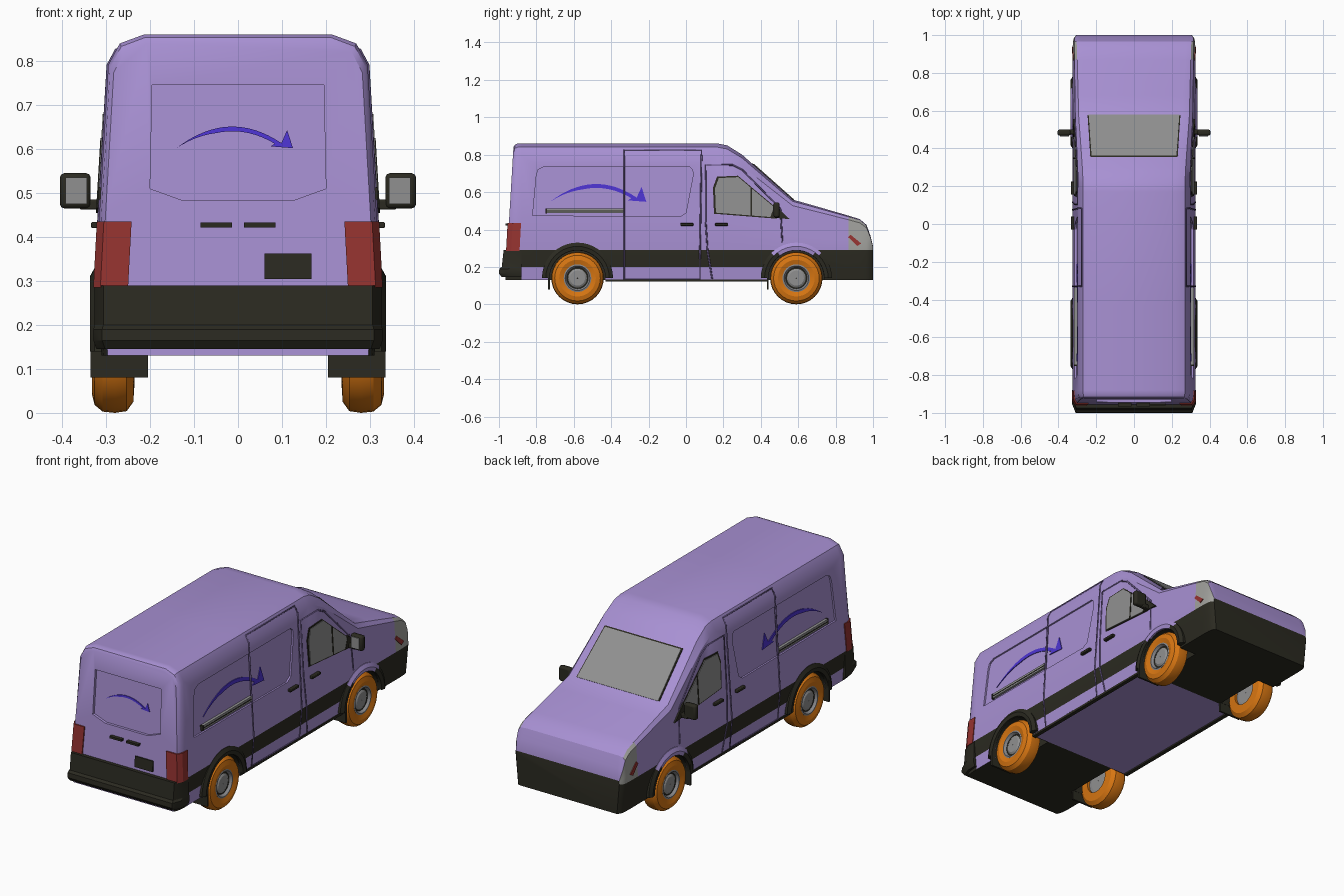
import bpy, bmesh, math
from mathutils import Vector

cube = bpy.data.objects.get("Cube")
if cube:
    bpy.data.objects.remove(cube, do_unlink=True)


def material(name, r, g, b):
    m = bpy.data.materials.new(name)
    m.use_nodes = True
    m.diffuse_color = (r, g, b, 1)
    m.node_tree.nodes["Principled BSDF"].inputs["Base Color"].default_value = (r, g, b, 1)
    return m


PAINT = material("purple paint", .39, .28, .65)
DARK = material("dark plastic", .024, .023, .015)
LAMP = material("headlight grey", .36, .36, .34)
GLASS = material("grey glass", .28, .28, .28)
RED = material("red lens", .30, .033, .03)
BLUE = material("blue decal", .075, .035, .65)
TYRE = material("orange tyre", .68, .18, .006)
STEEL = material("wheel steel", .25, .25, .26)
SEAM = material("seam purple", .13, .09, .23)


def loft(name, rings, mats, rule=None, closed=False, mirror=False):
    """Skin a list of equal rings; rule(centre, normal) picks the material."""
    bm = bmesh.new()
    loops = [[bm.verts.new(p) for p in ring] for ring in rings]
    n = len(loops[0])
    pairs = list(zip(loops, loops[1:])) + ([(loops[-1], loops[0])] if closed else [])
    for a, b in pairs:
        for j in range(n):
            k = (j + 1) % n
            bm.faces.new((a[j], a[k], b[k], b[j]))
    if not closed:
        bm.faces.new(loops[0])
        bm.faces.new(loops[-1])
    bmesh.ops.recalc_face_normals(bm, faces=bm.faces)
    bm.normal_update()
    for f in bm.faces:
        f.material_index = rule(f.calc_center_median(), f.normal) if rule else 0
    me = bpy.data.meshes.new(name)
    bm.to_mesh(me)
    bm.free()
    for m in mats:
        me.materials.append(m)
    ob = bpy.data.objects.new(name, me)
    bpy.context.collection.objects.link(ob)
    if mirror:
        ob.modifiers.new("Mirror", 'MIRROR')
    return ob


def box(name, x, y, z, mat, mirror=False, bevel=0):
    rings = [[(x[0], y[0], h), (x[1], y[0], h), (x[1], y[1], h), (x[0], y[1], h)] for h in z]
    ob = loft(name, rings, [mat], mirror=mirror)
    if bevel:
        b = ob.modifiers.new("Bevel", 'BEVEL')
        b.width, b.segments = bevel, 2
    return ob


# Surface positions of the flank, the tail and the windscreen
def flank_x(z):
    if z < .29:
        return .325 - (.29 - z) * .094
    return .325 - .06 * (z - .29) - max(0, z - .79) * .48


def on_flank(y, z, off):
    return Vector((flank_x(z) + off, y, z))


def on_tail(x, z, off):
    return Vector((x, -.955 + (z - .3) * .06 - off, z))


def on_screen(x, y, off):
    return Vector((x, y + off * .66, .80 - (y - .30) * .889 + off * .75))


def plate(name, pts, place, lo, hi, mat, mirror=False):
    return loft(name, [[place(a, b, o) for a, b in pts] for o in (lo, hi)], [mat], mirror=mirror)


# Body shell: stations of (y, roof height, width scale, tail lean)
stations = [(-.955, .84, .955, 1), (-.935, .853, .985, .6), (-.90, .86, 1, 0), (-.88, .86, 1, 0),
            (-.43, .86, 1, 0), (.17, .86, 1, 0), (.22, .85, 1, 0), (.30, .80, 1, 0),
            (.43, .684, 1, 0), (.57, .56, 1, 0), (.68, .529, 1, 0), (.87, .474, 1, 0),
            (.93, .455, 1, 0), (.965, .425, .995, 0), (.985, .37, .98, 0), (1, .31, .94, 0)]


def body_ring(y, top, scale, lean):
    h = top - .29
    k = math.sqrt(h / .57)
    shoulder = .29 + h * .88
    sx = .325 - .06 * (shoulder - .29)
    half = [(flank_x(z), z) for z in (.13, .20, .29, .29 + h * .3)]
    half += [(sx, shoulder), (sx - .026 * k, .29 + h * .965), (sx - .08 * k, top)]
    pts = [(x * scale, y + lean * (z - .3) * .06, z) for x, z in half]
    return pts + [(-x, v, z) for x, v, z in reversed(pts)]


def body_rule(c, n):
    if n.z < -.7:
        return int(abs(c.y) > .43)
    if c.z < .29 and (c.z > .2 or c.y > .67 or c.y < -.88):
        return 1
    return 2 if c.y > .87 and abs(n.x) > .6 else 0


skin = [PAINT, DARK, LAMP]
body = loft("body_shell", [body_ring(*s) for s in stations], skin, body_rule)

# Recessed panels and wheel wells cut from the shell
AXLES = {"rear": -.58, "front": .59}
WHEEL_Z = .14
side_panel = [(-.82, .475), (-.80, .69), (-.79, .72), (-.76, .735), (.02, .735),
              (.035, .72), (.038, .69), (0, .49), (-.03, .47)]
tail_panel = [(-.195, .745), (.195, .745), (.20, .51), (.125, .483), (-.125, .483), (-.20, .51)]
cutters = [plate("tail_panel_cutter", tail_panel, on_tail, -.014, .05, PAINT)]
for s in (1, -1):
    def sided(y, z, off):
        p = on_flank(y, z, off)
        return Vector((p.x * s, p.y, p.z))
    cutters.append(plate("side_panel_cutter", side_panel, sided, -.009, .05, PAINT))
    for y in AXLES.values():
        turn = [math.tau * i / 32 for i in range(32)]
        cutters.append(loft("well_cutter", [[(s * x, y + .148 * math.cos(a), WHEEL_Z + .148 * math.sin(a))
                                             for a in turn] for x in (.21, .38)], skin, lambda c, n: 1))
bpy.context.view_layer.objects.active = body
for cutter in cutters:
    cutter.hide_render = True
    mod = body.modifiers.new("Cut", 'BOOLEAN')
    mod.operation, mod.solver, mod.object = 'DIFFERENCE', 'EXACT', cutter
    bpy.ops.object.modifier_apply(modifier=mod.name)
    bpy.data.objects.remove(cutter, do_unlink=True)


# Wheels and arches
def lathe(name, profile, y, mat, steps=32):
    rings = []
    for i in range(steps):
        a = math.tau * i / steps
        rings.append([(x, y + r * math.cos(a), WHEEL_Z + r * math.sin(a)) for x, r in profile])
    return loft(name, rings, [mat], closed=True, mirror=True)


for end, y in AXLES.items():
    lathe(end + "_tyre", [(.235, .07), (.238, .115), (.253, .136), (.28, .14), (.308, .137),
                          (.326, .122), (.332, .098), (.324, .072)], y, TYRE)
    lathe(end + "_rim", [(.25, .055), (.25, .074), (.325, .074), (.327, .066), (.308, .055)], y, STEEL)
    lathe(end + "_hub", [(.25, .002), (.25, .058), (.308, .058), (.316, .047), (.32, .04), (.32, .002)], y, GLASS)
    lathe(end + "_hub_ring", [(.30, .049), (.30, .057), (.314, .057), (.314, .049)], y, DARK)
    arc = [math.pi * i / 20 for i in range(21)]
    section = [(.30, .149), (.333, .149), (.337, .17), (.326, .19), (.30, .19)]
    rule = (lambda c, n: 1) if end == "rear" else (lambda c, n: int(c.z < .27))
    loft(end + "_arch", [[(x, y + r * math.cos(a), WHEEL_Z + r * math.sin(a)) for x, r in section]
                         for a in arc], skin, rule, mirror=True)
    box(end + "_mudflap", (.205, .335), (y - .158, y - .148), (.08, .20), DARK, mirror=True)

# Rear bumper and sill trim
rings = []
for z, w, y in [(.145, .322, -.985), (.165, .329, -1), (.19, .329, -.998), (.20, .326, -.985), (.29, .326, -.975)]:
    half = [(w, -.88), (w, y + .05), (w - .02, y)]
    rings.append([(a, b, z) for a, b in half] + [(-a, b, z) for a, b in reversed(half)])
loft("rear_bumper", rings, [DARK])
box("sill_trim", (.295, .315), (-.43, .44), (.122, .134), DARK, mirror=True)

# Tail lamps wrapping the rear corners
corner = [(.25, -.962), (.313, -.962), (.329, -.935), (.329, -.89), (.30, -.89), (.29, -.94), (.25, -.94)]
loft("tail_lamp", [[(x - d, y + d, z) for x, y in corner] for z, d in ((.285, 0), (.435, .008))],
     [RED], mirror=True)
plate("marker_lens", [(.866, .36), (.88, .372), (.937, .325), (.915, .312)], on_flank, -.003, .004, RED, True)

# Windscreen and door windows
for name, grow, hi, mat in (("windscreen_frame", .006, .003, DARK), ("windscreen", 0, .006, GLASS)):
    plate(name, [(-.225 - grow, .36 - grow), (.225 + grow, .36 - grow),
                 (.24 + grow, .575 + grow), (-.24 - grow, .575 + grow)], on_screen, -.004, hi, mat)
pane = [(.16, .49), (.155, .62), (.175, .675), (.28, .68), (.345, .625), (.465, .525), (.475, .465), (.35, .475)]
mid = Vector((.31, .57))
frame = [mid + (Vector(p) - mid) * 1.07 for p in pane]
plate("door_window_frame", frame, on_flank, -.004, .003, DARK, True)
plate("door_window", pane, on_flank, -.004, .006, GLASS, True)
plate("window_divider", [(.345, .475), (.353, .475), (.353, .62), (.345, .625)], on_flank, 0, .008, DARK, True)

# Door mirrors
plate("mirror_base", [(.45, .465), (.475, .53), (.555, .455)], on_flank, -.004, .008, DARK, True)
box("mirror_arm", (.305, .36), (.475, .50), (.462, .485), DARK, True, .004)
box("mirror_housing", (.335, .405), (.468, .50), (.465, .545), DARK, True, .01)
box("mirror_glass", (.343, .392), (.464, .47), (.475, .535), GLASS, True)

# Handles, sliding rail and rear number plate
for name, y in (("sliding_door_handle", -.03), ("front_door_handle", .155)):
    box(name, (.30, .334), (y, y + .07), (.42, .434), DARK, True, .003)
box("slide_rail", (.298, .317), (-.745, -.335), (.487, .512), GLASS, True)
box("slide_rail_groove", (.30, .3185), (-.75, -.335), (.496, .501), DARK, True)
box("slide_rail_end", (.298, .318), (-.752, -.743), (.485, .513), DARK, True)
box("rear_handle", (.014, .085), (-.966, -.94), (.422, .433), DARK, True)
plate("number_plate", [(.06, .305), (.167, .305), (.167, .362), (.06, .362)], on_tail, -.003, .006, DARK)


# Curved arrow decals
def arrow(a0, b0, length):
    def arch(u):
        return .185 * (1 - ((u - .48) / .48) ** 2)
    us = [i / 16 * .9 for i in range(17)]
    pts = [(u, arch(u)) for u in us] + [(.95, .155), (1, 0), (.81, .015)]
    pts += [(u, arch(u) - .04 * min(1, u * 3)) for u in reversed(us[1:-1])]
    return [(a0 + u * length, b0 + v * length) for u, v in pts]


plate("side_arrow", arrow(-.727, .548, .515), on_flank, -.013, -.005, BLUE, True)
plate("tail_arrow", arrow(-.14, .602, .265), on_tail, -.018, -.010, BLUE)


# Door seams
def seam(name, path, close=False):
    cu = bpy.data.curves.new(name, 'CURVE')
    cu.dimensions, cu.bevel_depth, cu.bevel_resolution = '3D', .005, 1
    for s in (1, -1):
        sp = cu.splines.new('POLY')
        sp.points.add(len(path) - 1)
        sp.use_cyclic_u = close
        for p, (y, z) in zip(sp.points, path):
            p.co = (s * (flank_x(z) - .001), y, z, 1)
    cu.materials.append(SEAM)
    bpy.context.collection.objects.link(bpy.data.objects.new(name, cu))


seam("sliding_door_seam", [(-.33, .135), (-.33, .29), (-.33, .79), (-.33, .825), (.083, .825),
                           (.083, .79), (.075, .29), (.075, .135)], True)
seam("front_door_seam", [(.14, .135), (.115, .29), (.105, .45), (.105, .745), (.25, .745), (.30, .72),
                         (.505, .51), (.515, .33)])

# Smooth shading with sharp edges kept
for ob in bpy.context.scene.objects:
    ob.select_set(ob.type == 'MESH')
bpy.context.view_layer.objects.active = body
bpy.ops.object.shade_smooth_by_angle(angle=math.radians(28))
